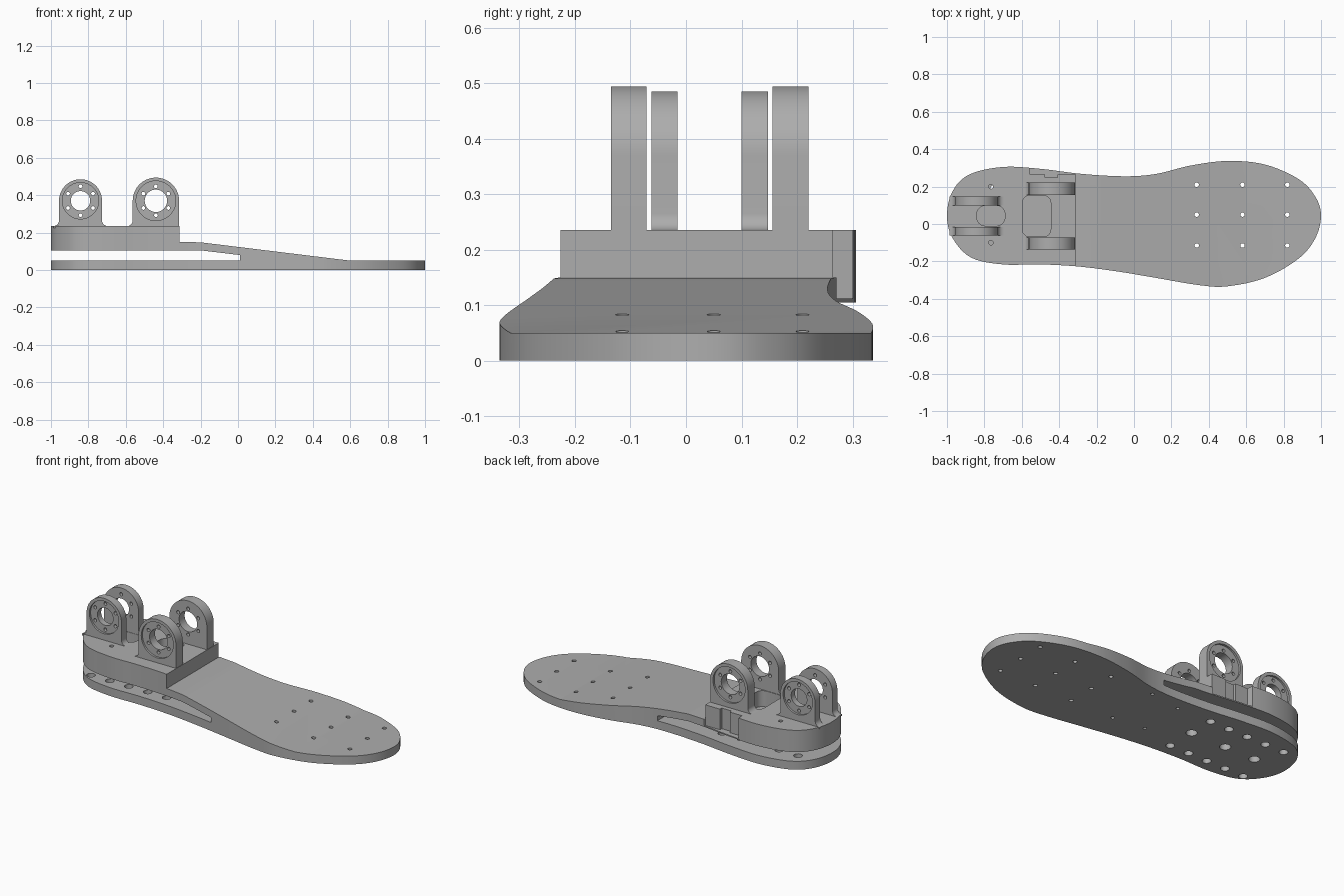
import bpy, bmesh, math
from mathutils import Vector

if "Cube" in bpy.data.objects:
    bpy.data.objects.remove(bpy.data.objects["Cube"], do_unlink=True)

grey = bpy.data.materials.new("matte_grey")
grey.use_nodes = True
grey.diffuse_color = (0.42, 0.42, 0.42, 1)
grey.node_tree.nodes["Principled BSDF"].inputs["Base Color"].default_value = (0.42, 0.42, 0.42, 1)


def prisms(name, items):
    """Extrude closed outlines along z or y; items are (points, axis, low, high)."""
    bm = bmesh.new()
    for pts, axis, low, high in items:
        place = (lambda p, h: (p[0], p[1], h)) if axis == "z" else (lambda p, h: (p[0], h, p[1]))
        a = [bm.verts.new(place(p, low)) for p in pts]
        b = [bm.verts.new(place(p, high)) for p in pts]
        bm.faces.new(a)
        bm.faces.new(b[::-1])
        for i in range(len(pts)):
            j = (i + 1) % len(pts)
            bm.faces.new((a[i], b[i], b[j], a[j]))
    bmesh.ops.recalc_face_normals(bm, faces=bm.faces)
    mesh = bpy.data.meshes.new(name)
    bm.to_mesh(mesh)
    bm.free()
    mesh.materials.append(grey)
    obj = bpy.data.objects.new(name, mesh)
    bpy.context.collection.objects.link(obj)
    return obj


def cut(obj, items, operation="DIFFERENCE"):
    cutter = prisms("cutter", items)
    cutter.hide_render = True
    mod = obj.modifiers.new("cut", "BOOLEAN")
    mod.operation, mod.object, mod.solver = operation, cutter, "EXACT"
    bpy.context.view_layer.objects.active = obj
    bpy.ops.object.modifier_apply(modifier=mod.name)
    bpy.data.objects.remove(cutter, do_unlink=True)


def smooth(obj):
    bpy.ops.object.select_all(action="DESELECT")
    obj.select_set(True)
    bpy.context.view_layer.objects.active = obj
    bpy.ops.object.shade_smooth_by_angle(angle=math.radians(25))


def arc(cx, cy, r, start, end, n):
    steps = [math.radians(start + (end - start) * i / n) for i in range(n + 1)]
    return [(cx + r * math.cos(t), cy + r * math.sin(t)) for t in steps]


def circle(cx, cy, r, n=24):
    return arc(cx, cy, r, 0, 360, n)[:-1]


def rect(x0, x1, y0, y1):
    return [(x0, y0), (x1, y0), (x1, y1), (x0, y1)]


def rounded(x0, x1, y0, y1, r):
    return (arc(x1 - r, y1 - r, r, 0, 90, 6) + arc(x0 + r, y1 - r, r, 90, 180, 6)
            + arc(x0 + r, y0 + r, r, 180, 270, 6) + arc(x1 - r, y0 + r, r, 270, 360, 6))


def spline(points, n=6):
    """Closed smooth curve through the points."""
    p = [Vector(q) for q in points]
    out = []
    for i in range(len(p)):
        a, b, c, d = (p[(i + k) % len(p)] for k in (-1, 0, 1, 2))
        for s in range(n):
            t = s / n
            out.append((2 * b + (c - a) * t + (2 * a - 5 * b + 4 * c - d) * t * t
                        + (3 * b - a - 3 * c + d) * t ** 3) / 2)
    return out


# Foot: sole outline crossed with the side profile
sole = spline([(-1, .045), (-.97, .175), (-.88, .265), (-.7, .305), (-.5, .295), (-.28, .268),
               (-.05, .255), (.12, .268), (.3, .312), (.5, .337), (.7, .318), (.88, .24),
               (.97, .145), (1, .045), (.97, -.075), (.88, -.185), (.7, -.288), (.5, -.333),
               (.35, -.327), (.1, -.285), (-.1, -.252), (-.3, -.227), (-.5, -.216),
               (-.7, -.216), (-.87, -.18), (-.97, -.075)])
side = [(-1.1, 0), (1.1, 0), (1.1, .05), (.6, .05), (-.2, .148), (-.313, .15), (-.313, .235),
        (-1.1, .235), (-1.1, .105), (-.2, .105), (.01, .08), (.01, .05), (-1.1, .05)]
foot = prisms("foot_plate", [(sole, "z", -.1, .4)])
cut(foot, [(side, "y", -.5, .5)], "INTERSECT")

# Sole holes: toe grid, blind midfoot holes and heel vents
holes = [(circle(x, y, .012, 16), "z", -.1, .2) for x in (.335, .58, .82) for y in (-.115, .05, .21)]
holes += [(circle(x, y, .01, 16), "z", -.1, .03)
          for x, y in ((.05, -.115), (.05, .21), (-.15, -.09), (-.15, .18))]
holes += [(circle(x, y, .024), "z", -.1, .08)
          for x in (-.37, -.495, -.62, -.745, -.87) for y in (-.145, .185)]
holes += [(circle(x, .03, .03), "z", -.1, .08) for x in (-.37, -.6, -.8)]
cut(foot, holes)

# Heel block: two joint pockets, screw holes and side connector notch
cut(foot, [(rounded(-.84, -.69, -.01, .098, .045), "z", .14, .4),
           (rounded(-.597, -.445, -.068, .153, .04), "z", .14, .4)]
    + [(circle(-.765, y, .012, 16), "z", .08, .4) for y in (-.1, .2)])
cut(foot, [([(-.57, .4), (-.555, .265), (-.475, .265), (-.475, .248), (-.41, .248), (-.41, .265),
             (-.313, .265), (-.25, .4)], "z", .112, .4)])
smooth(foot)


def lug(name, cx, r, y0, y1, outer, bore, fillet_front):
    """Upright bearing lug with filleted foot, recessed outer face and bolt circle."""
    cz, f = .37, .03
    left, right = cx - r, cx + r
    pts = arc(cx, cz, r, 0, 180, 32)
    pts += arc(left - f, .235 + f, f, 360, 270, 8) + [(left - f, .225)]
    if fillet_front:
        pts += [(right + f, .225)] + arc(right + f, .235 + f, f, 270, 180, 8)
    else:
        pts += [(right, .225)]
    obj = prisms(name, [(pts, "y", y0, y1)])
    face = y1 if outer > 0 else y0
    cut(obj, [(circle(cx, cz, r - .018, 40), "y", face - .012, face + .012)])
    bolts = [(cx + .077 * math.cos(a), cz + .077 * math.sin(a))
             for a in (math.radians(30 + 60 * k) for k in range(6))]
    cut(obj, [(circle(cx, cz, bore, 32), "y", -.5, .5)]
        + [(circle(x, z, .01, 12), "y", -.5, .5) for x, z in bolts])
    smooth(obj)


# Front and rear pairs of joint lugs
for label, sign, front, rear in (("right", -1, (-.135, -.071), (-.062, -.015)),
                                 ("left", 1, (.156, .221), (.1, .148))):
    lug("front_lug_" + label, -.439, .124, *front, sign, .06, False)
    lug("rear_lug_" + label, -.842, .115, *rear, sign, .052, True)
